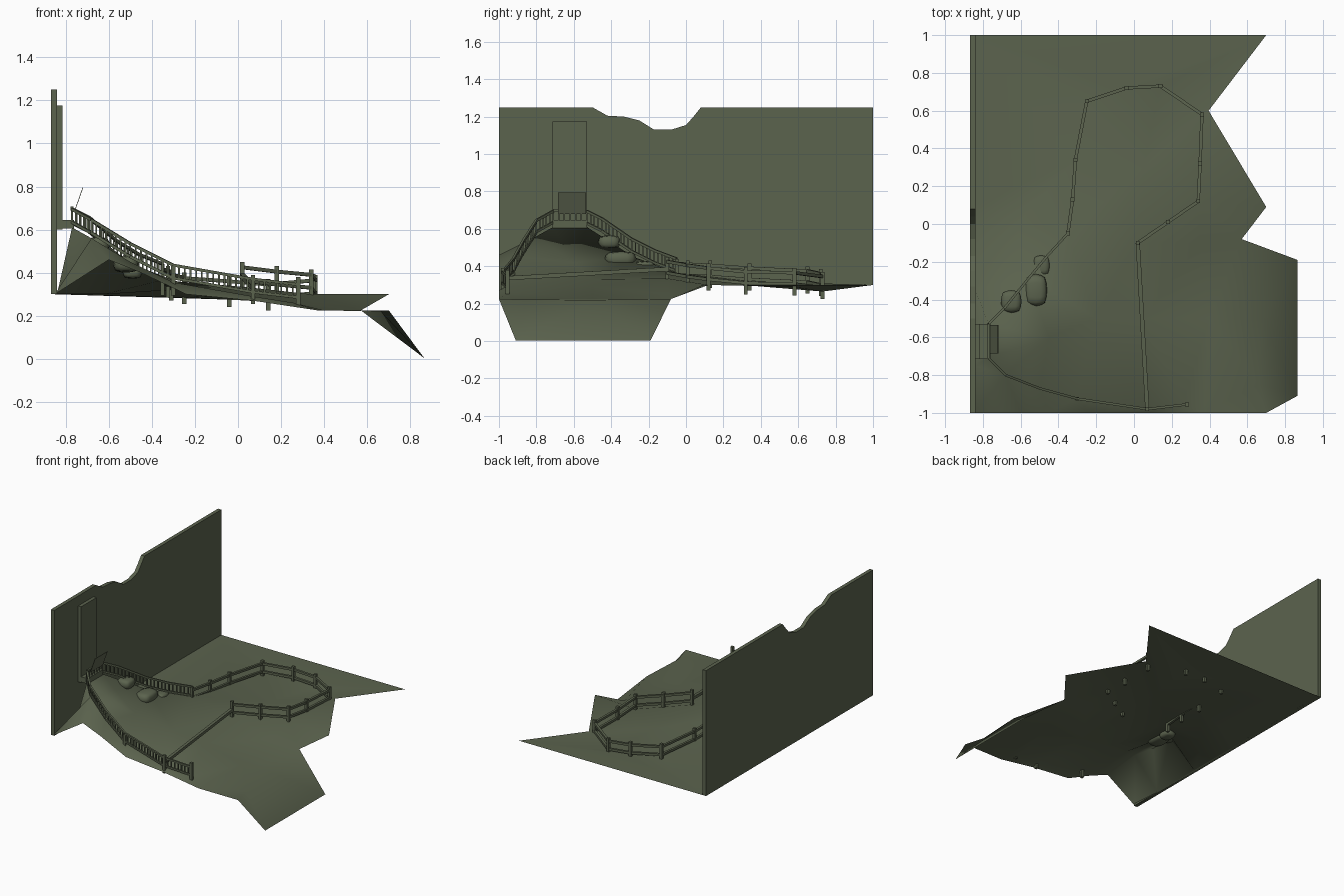
import bpy, bmesh, math
from mathutils import Vector
from mathutils.geometry import delaunay_2d_cdt

if "Cube" in bpy.data.objects:
    bpy.data.objects.remove(bpy.data.objects["Cube"])

mat = bpy.data.materials.new("olive_stone")
mat.diffuse_color = (0.105, 0.125, 0.076, 1)
mat.use_nodes = True
mat.node_tree.nodes["Principled BSDF"].inputs["Base Color"].default_value = mat.diffuse_color


def make(name, bm, smooth=False):
    bmesh.ops.recalc_face_normals(bm, faces=bm.faces)
    me = bpy.data.meshes.new(name)
    bm.to_mesh(me)
    bm.free()
    ob = bpy.data.objects.new(name, me)
    bpy.context.collection.objects.link(ob)
    me.materials.append(mat)
    if smooth:
        for p in me.polygons:
            p.use_smooth = True
    return ob


def beam(bm, p, q, w, h):
    """Box beam from p to q, w wide and h deep."""
    p, q = Vector(p), Vector(q)
    d = (q - p).normalized()
    side = d.cross(Vector((0, 0, 1)))
    side = side.normalized() if side.length > 1e-3 else Vector((1, 0, 0))
    up = side.cross(d)
    ring = [(-1, -1), (1, -1), (1, 1), (-1, 1)]
    a, b = [[bm.verts.new(c + side * s * w / 2 + up * u * h / 2) for s, u in ring] for c in (p, q)]
    bm.faces.new(a)
    bm.faces.new(b)
    for i in range(4):
        j = (i + 1) % 4
        bm.faces.new((a[i], a[j], b[j], b[i]))


def box(name, x0, x1, y0, y1, z0, z1):
    bm = bmesh.new()
    yc, zc = (y0 + y1) / 2, (z0 + z1) / 2
    beam(bm, (x0, yc, zc), (x1, yc, zc), y1 - y0, z1 - z0)
    return make(name, bm)


# terrain: outline followed by inner height points
outline = [(-.85, 1, .3), (.7, 1, .3), (.395, .6, .3), (.7, .09, .3), (.57, -.08, .225),
           (.865, -.19, .003), (.865, -.91, .003), (.7, -1, .225), (.37, -1, .225), (.07, -1, .27),
           (-.24, -1, .3), (-.45, -1, .4), (-.6, -1, .46), (-.85, -1, .3)]
inner = [(-.77, -.53, .61), (-.77, -.71, .61), (-.68, -.8, .56), (-.5, -.87, .45), (-.3, -.92, .355),
         (.07, -.97, .29), (.26, -.95, .26), (-.56, -.28, .45), (-.35, -.05, .365), (.02, -.1, .335),
         (-.31, .34, .32), (-.25, .65, .285), (-.04, .72, .275), (.14, .73, .265), (.35, .57, .29),
         (.34, .12, .3), (.05, .3, .3), (-.45, -.6, .42), (-.2, -.5, .33), (.05, -.5, .29),
         (.4, -.5, .225), (.68, -.5, .22), (.66, -.85, .222), (.35, -.1, .25),
         (-.84, -.35, .3), (-.84, -.75, .3), (-.84, .1, .3), (-.62, .0, .3)]
pts = outline + inner
n = len(outline)
vs, _, fs, orig, _, _ = delaunay_2d_cdt(
    [Vector(p[:2]) for p in pts], [(i, (i + 1) % n) for i in range(n)], [], 1, 1e-5)
bm = bmesh.new()
bv = [bm.verts.new((v.x, v.y, pts[o[0]][2])) for v, o in zip(vs, orig)]
for f in fs:
    bm.faces.new([bv[i] for i in f])
make("terrain", bm, True)

# back wall with a dip in its top edge
prof = [(-1, .3), (1, .3), (1, 1.25), (.08, 1.25), (.04, 1.2), (0, 1.155), (-.08, 1.13), (-.17, 1.13),
        (-.25, 1.18), (-.33, 1.2), (-.42, 1.205), (-.5, 1.25), (-1, 1.25)]
bm = bmesh.new()
face = bm.faces.new([bm.verts.new((-.868, y, z)) for y, z in prof])
ext = bmesh.ops.extrude_face_region(bm, geom=[face])
bmesh.ops.translate(bm, vec=(.028, 0, 0), verts=[v for v in ext["geom"] if isinstance(v, bmesh.types.BMVert)])
make("cliff_wall", bm)

# tall slab, landing and leaning board
box("tall_slab", -.845, -.815, -.715, -.53, .6, 1.175)
box("landing", -.842, -.76, -.715, -.53, .605, .645)
bm = bmesh.new()
beam(bm, (-.76, -.61, .68), (-.72, -.61, .795), .15, .003)
make("leaning_board", bm)


# fences: posts at the corners, two rails, optional close balusters
def fence(name, path, low, high, thick, post=None, step=None):
    bm = bmesh.new()
    up = Vector((0, 0, 1))
    path = [Vector(p) for p in path]
    for p, q in zip(path, path[1:]):
        for h in (low, high):
            beam(bm, p + up * h, q + up * h, thick, thick)
        if step:
            k = max(1, round((q - p).length / step))
            for i in range(k):
                c = p.lerp(q, i / k)
                beam(bm, c + up * low, c + up * high, .008, .008)
    if post:
        for p in path:
            beam(bm, p + up * post[0], p + up * post[1], .02, .02)
    make(name, bm)


fence("upper_stair_fence", [(-.77, -.53, .62), (-.69, -.45, .58), (-.56, -.29, .47), (-.46, -.17, .41),
                            (-.35, -.05, .365)], .01, .075, .013, None, .028)
fence("lower_stair_fence", [(-.77, -.71, .625), (-.68, -.8, .575), (-.5, -.87, .465), (-.3, -.925, .365),
                            (.07, -.98, .3), (.28, -.955, .275)], .01, .07, .013, None, .028)
fence("landing_rail", [(-.77, -.71, .625), (-.77, -.53, .62)], .01, .075, .013, None, .03)
fence("loop_fence", [(-.35, -.05, .335), (-.325, .13, .325), (-.31, .34, .31), (-.25, .65, .295),
                     (-.04, .72, .28), (.14, .73, .265), (.36, .58, .285), (.35, .32, .29), (.34, .12, .31),
                     (.18, .01, .325), (.02, -.1, .345)], .02, .08, .017, (-.04, .105))
bm = bmesh.new()
for x, y, z in ((.28, -.955, .29), (.07, -.98, .3), (-.3, -.925, .34)):
    beam(bm, (x, y, z - .045), (x, y, z + .09), .02, .02)
make("lower_fence_posts", bm)

# long beam joining the loop and the lower fence
bm = bmesh.new()
beam(bm, (.02, -.1, .385), (.07, -.98, .335), .022, .022)
make("cross_beam", bm)

# boulders
for i, (x, y, z, a, b, c) in enumerate([(-.52, -.35, .44, .06, .085, .04), (-.65, -.41, .53, .055, .06, .036),
                                        (-.49, -.22, .4, .045, .055, .028)]):
    bm = bmesh.new()
    bmesh.ops.create_cube(bm, size=2)
    bmesh.ops.subdivide_edges(bm, edges=bm.edges[:], cuts=3, use_grid_fill=True)
    for v in bm.verts:
        d = v.co.lerp(v.co.normalized(), .7)
        v.co = (x + d.x * a, y + d.y * b, z + d.z * c)
    make(f"boulder_{i + 1}", bm, True)
